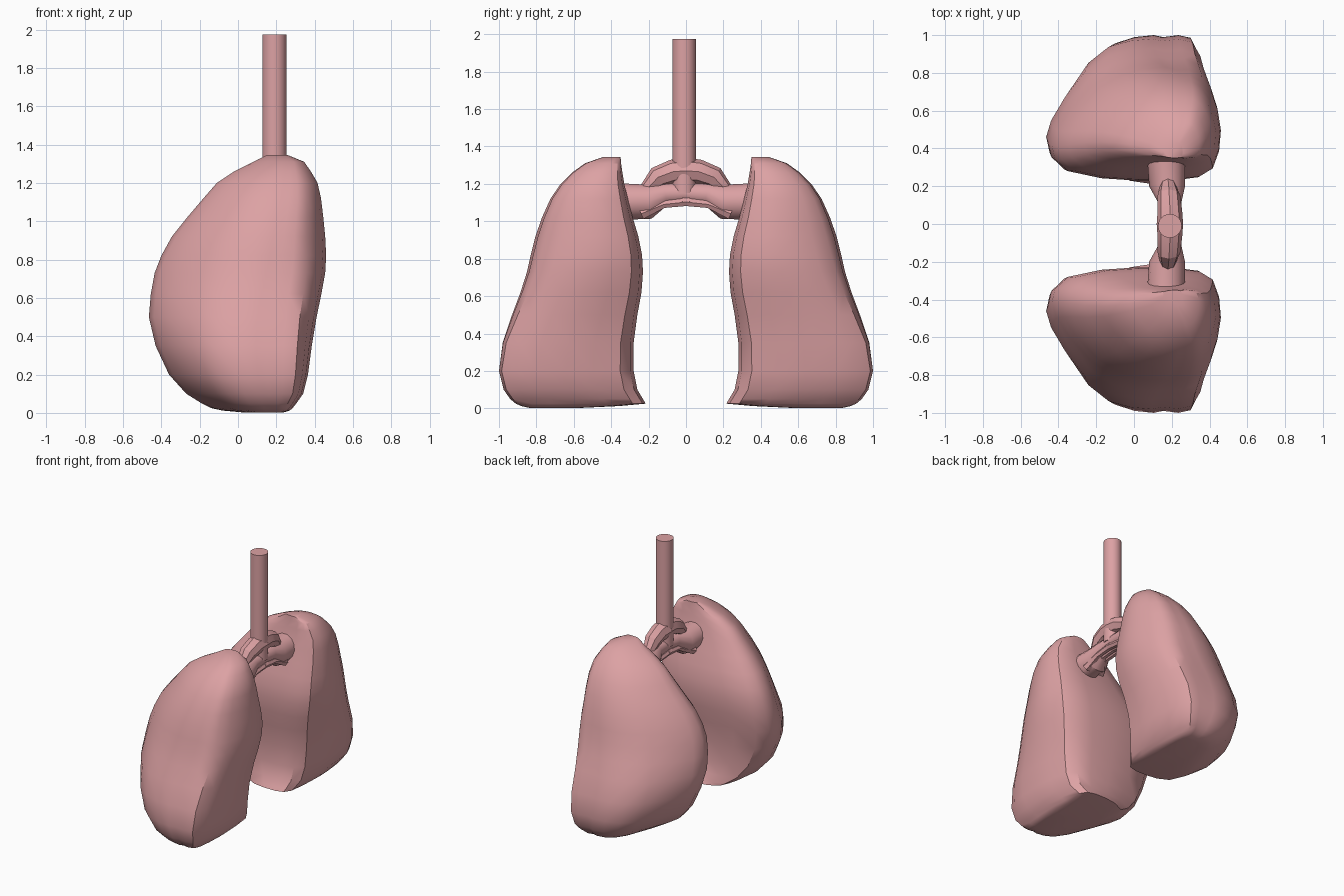
import bpy, bmesh, math
from mathutils import Vector

cube = bpy.data.objects.get("Cube")
if cube:
    bpy.data.objects.remove(cube)

PINK = (0.72, 0.36, 0.37, 1)
pink = bpy.data.materials.new("tissue pink")
pink.use_nodes = True
pink.diffuse_color = PINK
pink.node_tree.nodes["Principled BSDF"].inputs["Base Color"].default_value = PINK


def loft(name, rings, angle=30):
    """Skin closed rings of points into a capped solid."""
    bm = bmesh.new()
    loops = [[bm.verts.new(p) for p in ring] for ring in rings]
    for a, b in zip(loops, loops[1:]):
        for i in range(len(a)):
            j = (i + 1) % len(a)
            bm.faces.new((a[i], a[j], b[j], b[i]))
    bm.faces.new(loops[0])
    bm.faces.new(loops[-1])
    bmesh.ops.recalc_face_normals(bm, faces=bm.faces)
    mesh = bpy.data.meshes.new(name)
    bm.to_mesh(mesh)
    bm.free()
    mesh.materials.append(pink)
    obj = bpy.data.objects.new(name, mesh)
    bpy.context.collection.objects.link(obj)
    bpy.ops.object.select_all(action='DESELECT')
    obj.select_set(True)
    bpy.context.view_layer.objects.active = obj
    bpy.ops.object.shade_smooth_by_angle(angle=math.radians(angle))


def tube(name, path, sides=10):
    """Tube through (point, radius) pairs."""
    rings = []
    for i, (p, r) in enumerate(path):
        d = Vector(path[min(i + 1, len(path) - 1)][0]) - Vector(path[max(i - 1, 0)][0])
        across = Vector((1, 0, 0))
        up = d.cross(across).normalized()
        rings.append([Vector(p) + r * (across * math.cos(t) + up * math.sin(t))
                      for t in (2 * math.pi * k / sides for k in range(sides))])
    loft(name, rings)


# Lung cross-sections near the base and the apex: flat inner side,
# bulging outer side with a shallow fissure
BASE = [(0, .3), (.02, .18), (.09, .08), (.28, .02), (.5, 0), (.72, .0),
        (.87, .025), (.95, .1), (.985, .3), (1, .5), (.985, .72), (.96, .88),
        (.91, .98), (.82, 1), (.71, .985), (.64, 1), (.5, .985), (.36, .94),
        (.23, .82), (.11, .61), (.03, .43)]
APEX = [(0, .3), (.02, .18), (.1, .08), (.3, .02), (.5, 0), (.72, .0),
        (.87, .03), (.95, .1), (.99, .25), (1, .43), (.98, .6), (.94, .76),
        (.88, .9), (.8, .975), (.73, .975), (.66, 1), (.52, .985), (.39, .93),
        (.25, .81), (.12, .62), (.03, .43)]


def section(z):
    t = min(1, max(0, (z - .3) / .6))
    return [Vector(a).lerp(Vector(b), t) for a, b in zip(BASE, APEX)]


# Lung extents by height: z, back x, front x, inner y, outer y
LEVELS = [(.003, .02, .24, .55, .84), (.012, -.08, .27, .36, .88),
          (.025, -.14, .285, .215, .91), (.05, -.19, .305, .23, .94),
          (.1, -.27, .34, .26, .975),
          (.2, -.36, .365, .28, 1), (.35, -.43, .385, .28, .98),
          (.5, -.465, .41, .26, .93), (.62, -.455, .435, .238, .885),
          (.73, -.435, .455, .23, .85), (.82, -.4, .46, .235, .83),
          (.92, -.345, .455, .255, .805), (1.02, -.265, .445, .285, .77),
          (1.12, -.18, .433, .31, .725), (1.2, -.11, .415, .33, .67),
          (1.26, -.02, .38, .34, .61), (1.31, .08, .345, .347, .54),
          (1.345, .15, .26, .35, .44)]

for side, s in (("left", 1), ("right", -1)):
    loft(side + "_lung",
         [[(x0 + u * (x1 - x0), s * (y0 + v * (y1 - y0)), z) for u, v in section(z)]
          for z, x0, x1, y0, y1 in LEVELS], 35)

    # Main branch flaring into the lung
    tube(side + "_bronchus", [((.19, 0, 1.15), .055), ((.19, s * .11, 1.145), .06),
                              ((.175, s * .2, 1.105), .095),
                              ((.17, s * .34, 1.105), .1)], 14)
    # Thin strands beneath it
    for k in range(3):
        x = .15 + .04 * k
        tube(f"{side}_strand_{k + 1}",
             [((x, -s * .02, 1.105), .025), ((x, s * .12, 1.09), .022),
              ((.11 + .06 * k, s * .24, 1.04), .035)], 6)
    # Sloping shoulder from the windpipe down to the branch
    tube(side + "_shoulder", [((.19, 0, 1.27), .07), ((.19, s * .07, 1.265), .065),
                              ((.185, s * .15, 1.235), .06),
                              ((.18, s * .21, 1.17), .04)], 8)

# Windpipe
tube("windpipe", [((.19, -.01, 1.15), .063), ((.19, -.01, 1.975), .063)], 24)
